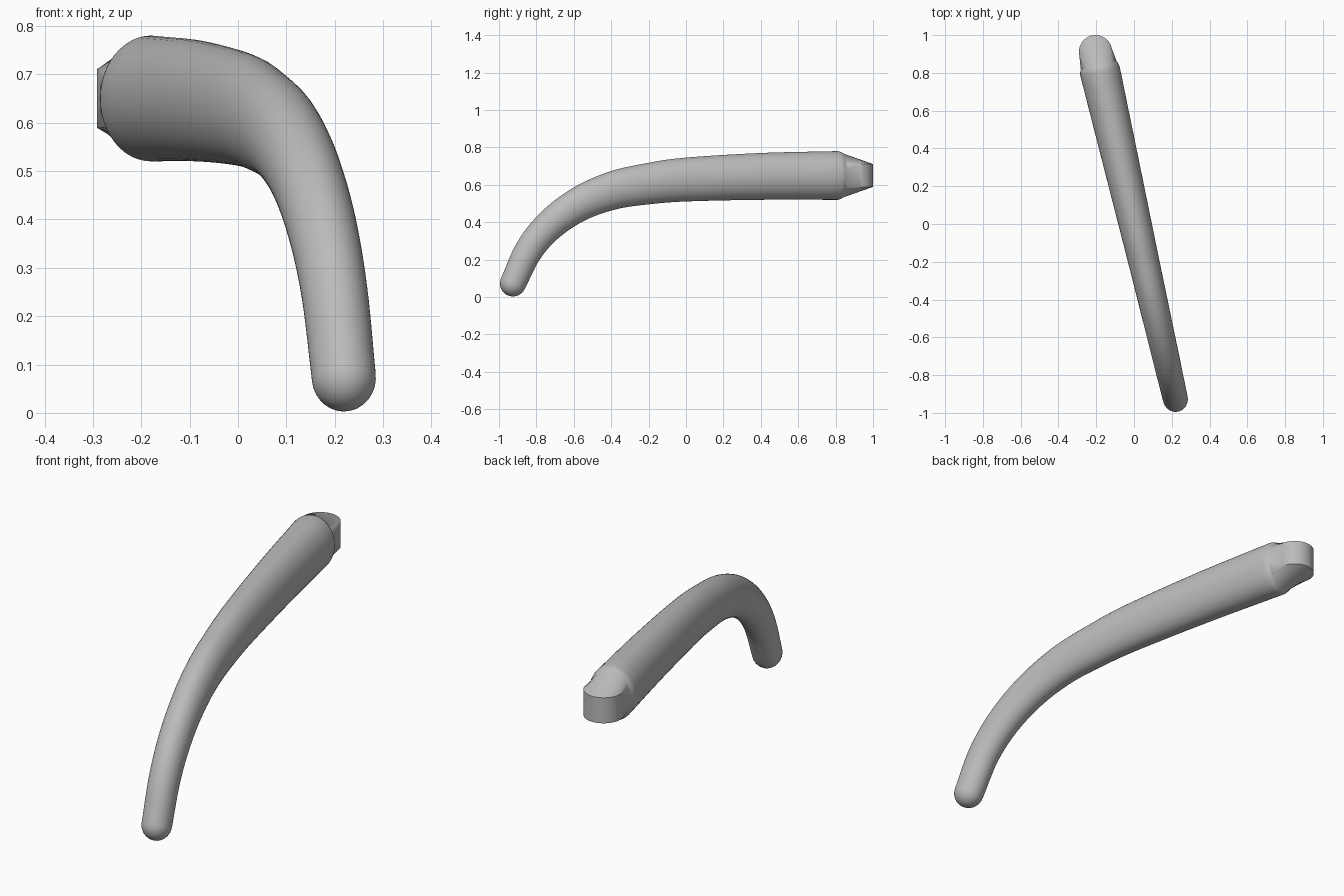
import bpy
import bmesh
from math import sin, cos, pi
from mathutils import Vector

if "Cube" in bpy.data.objects:
    bpy.data.objects.remove(bpy.data.objects["Cube"])

N = 48          # points around the grip
EDGE = 4        # ring index where the tongue's side walls begin

# One plain grey material
grey = bpy.data.materials.new("plain grey")
grey.use_nodes = True
grey.diffuse_color = (0.5, 0.5, 0.5, 1)
grey.node_tree.nodes["Principled BSDF"].inputs["Base Color"].default_value = (0.5, 0.5, 0.5, 1)

# Centre line from the tip to the shoulder: y, z, half height, half width
path = [(-.925, .073, .070, .066), (-.84, .25, .076, .068), (-.725, .387, .083, .071),
        (-.57, .497, .092, .074), (-.39, .570, .102, .078), (-.2, .606, .110, .082),
        (0, .628, .117, .087), (.4, .645, .125, .097), (.81, .650, .130, .107)]


def on_axis(y, z):
    return Vector((.22 - .23 * (y + .93), y, z))


def catmull(p, t):
    """Smooth interpolation through four tuples."""
    a, b, c, d = (Vector(q) for q in p)
    return b + (c - a) * t / 2 + (2 * a - 5 * b + 4 * c - d) * t * t / 2 + (3 * b - a - 3 * c + d) * t ** 3 / 2


first = [2 * a - b for a, b in zip(path[0], path[1])]
last = [2 * a - b for a, b in zip(path[-1], path[-2])]
ext = [first] + path + [last]
samples = [catmull(ext[k:k + 4], j / 6) for k in range(len(path) - 1) for j in range(6)]
samples.append(Vector(path[-1]))

axis = Vector((-.23, 1, 0)).normalized()
side = Vector((axis.y, -axis.x, 0))
bm = bmesh.new()


def ellipse(centre, tangent, high, wide):
    up = side.cross(tangent).normalized()
    return [bm.verts.new(centre + side * wide * cos(2 * pi * i / N) + up * high * sin(2 * pi * i / N))
            for i in range(N)]


def bridge(a, b):
    for i in range(N):
        j = (i + 1) % N
        bm.faces.new((a[i], a[j], b[j], b[i]))


# Rounded tip
centres = [on_axis(s[0], s[1]) for s in samples]
tangents = [(centres[min(k + 1, len(centres) - 1)] - centres[max(k - 1, 0)]).normalized()
            for k in range(len(centres))]
high, wide = samples[0][2], samples[0][3]
rings = []
for k in range(1, 9):
    a = k / 9 * pi / 2
    rings.append(ellipse(centres[0] - tangents[0] * high * cos(a), tangents[0],
                         high * sin(a), wide * sin(a)))
pole = bm.verts.new(centres[0] - tangents[0] * high)
for i in range(N):
    bm.faces.new((pole, rings[0][(i + 1) % N], rings[0][i]))

# Curved, tapering grip
for c, t, s in zip(centres, tangents, samples):
    rings.append(ellipse(c, t, s[2], s[3]))

# Softened shoulder
for y, f in ((.82, .985), (.83, .955), (.838, .91)):
    rings.append(ellipse(on_axis(y, .65), axis, .13 * f, .107 * f))

# Wedge-shaped tongue with a round end
end = on_axis(.912, .65)
tongue = []
for i in range(N):
    k = min(max(i if i <= N // 2 else N - i, EDGE), N // 2 - EDGE)
    a = (k - EDGE) / (N // 2 - 2 * EDGE) * pi
    z = .061 if i <= N // 2 else -.061
    tongue.append(bm.verts.new(end + (side * cos(a) + axis * sin(a)) * .088 + Vector((0, 0, z))))
rings.append(tongue)
for a, b in zip(rings, rings[1:]):
    bridge(a, b)
for i in range(EDGE, N // 2 - EDGE):
    bm.faces.new((tongue[i], tongue[i + 1], tongue[N - i - 1], tongue[N - i]))

bmesh.ops.remove_doubles(bm, verts=bm.verts, dist=1e-5)
bmesh.ops.recalc_face_normals(bm, faces=bm.faces)
mesh = bpy.data.meshes.new("curved_handle")
bm.to_mesh(mesh)
bm.free()
mesh.materials.append(grey)
handle = bpy.data.objects.new("curved_handle", mesh)
bpy.context.collection.objects.link(handle)
bpy.context.view_layer.objects.active = handle
handle.select_set(True)
bpy.ops.object.shade_smooth_by_angle(angle=pi / 6)
